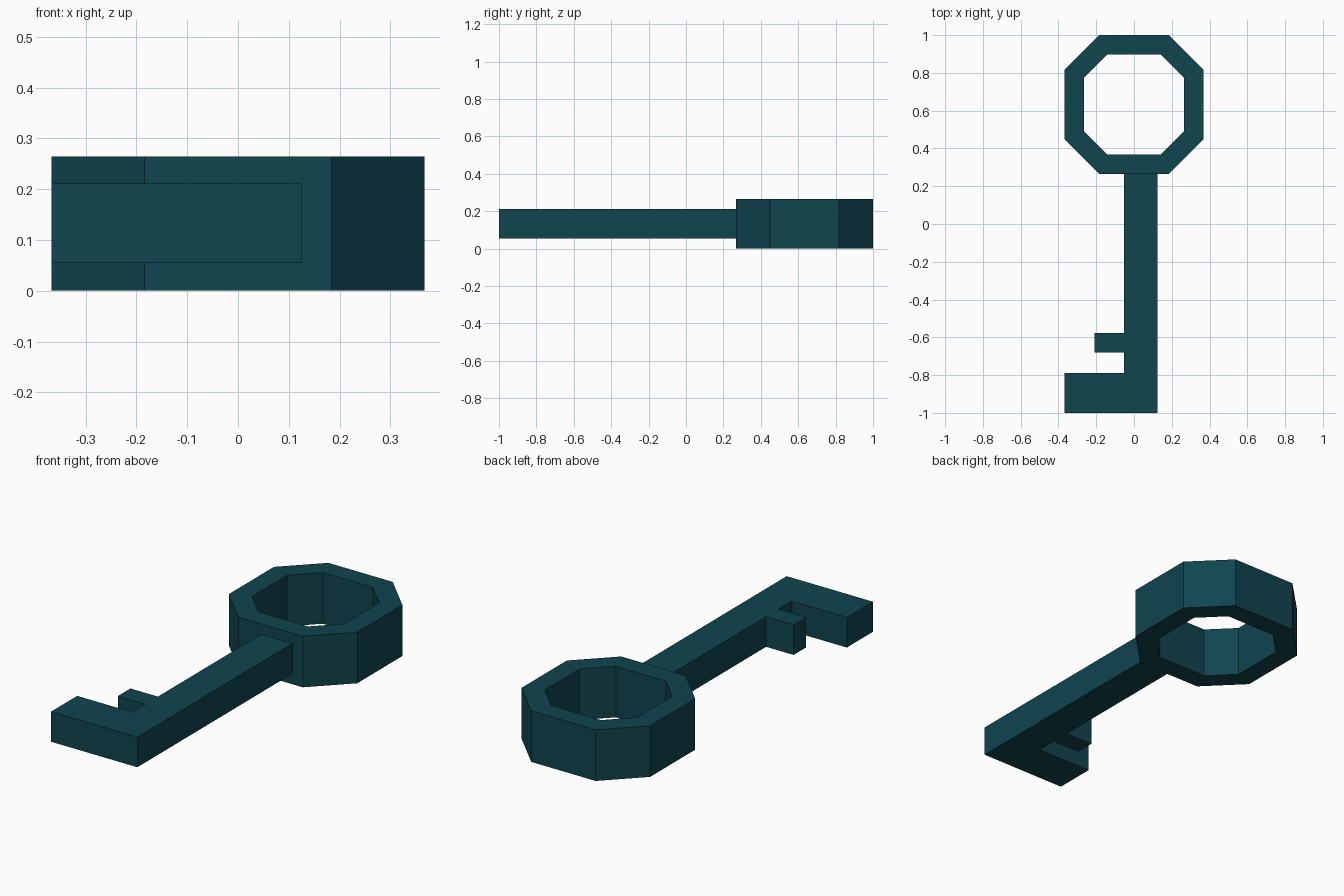
import bpy, bmesh

if "Cube" in bpy.data.objects:
    bpy.data.objects.remove(bpy.data.objects["Cube"])

teal = bpy.data.materials.new("dark_teal")
teal.diffuse_color = (0.005, 0.058, 0.078, 1)
teal.use_nodes = True
teal.node_tree.nodes["Principled BSDF"].inputs["Base Color"].default_value = teal.diffuse_color


def finish(bm, name):
    bmesh.ops.recalc_face_normals(bm, faces=bm.faces)
    mesh = bpy.data.meshes.new(name)
    bm.to_mesh(mesh)
    bm.free()
    mesh.materials.append(teal)
    obj = bpy.data.objects.new(name, mesh)
    bpy.context.collection.objects.link(obj)
    return obj


def octagon(half, flat, cy):
    """Square with cut corners: half width and half length of each flat side."""
    h, f = half, flat
    pts = [(h, -f), (h, f), (f, h), (-f, h), (-h, f), (-h, -f), (-f, -h), (f, -h)]
    return [(x, y + cy) for x, y in pts]


# Ring handle: octagonal band with an octagonal hole
bm = bmesh.new()
height = 0.264
outer, inner = octagon(0.367, 0.184, 0.633), octagon(0.264, 0.143, 0.633)
loops = [[bm.verts.new((x, y, z)) for x, y in pts]
         for pts, z in ((outer, 0), (outer, height), (inner, height), (inner, 0))]
for k in range(4):
    a, b = loops[k], loops[(k + 1) % 4]
    for i in range(8):
        j = (i + 1) % 8
        bm.faces.new((a[i], a[j], b[j], b[i]))
finish(bm, "ring_handle")

# Shaft with two teeth: one extruded outline
bm = bmesh.new()
outline = [(0.125, 0.266), (-0.053, 0.266), (-0.053, -0.578), (-0.21, -0.578),
           (-0.21, -0.68), (-0.053, -0.68), (-0.053, -0.788), (-0.367, -0.788),
           (-0.367, -1), (0.125, -1)]
face = bm.faces.new([bm.verts.new((x, y, 0.055)) for x, y in outline])
top = bmesh.ops.extrude_face_region(bm, geom=[face], use_keep_orig=True)["geom"]
bmesh.ops.translate(bm, vec=(0, 0, 0.156),
                    verts=[v for v in top if isinstance(v, bmesh.types.BMVert)])
finish(bm, "toothed_shaft")
